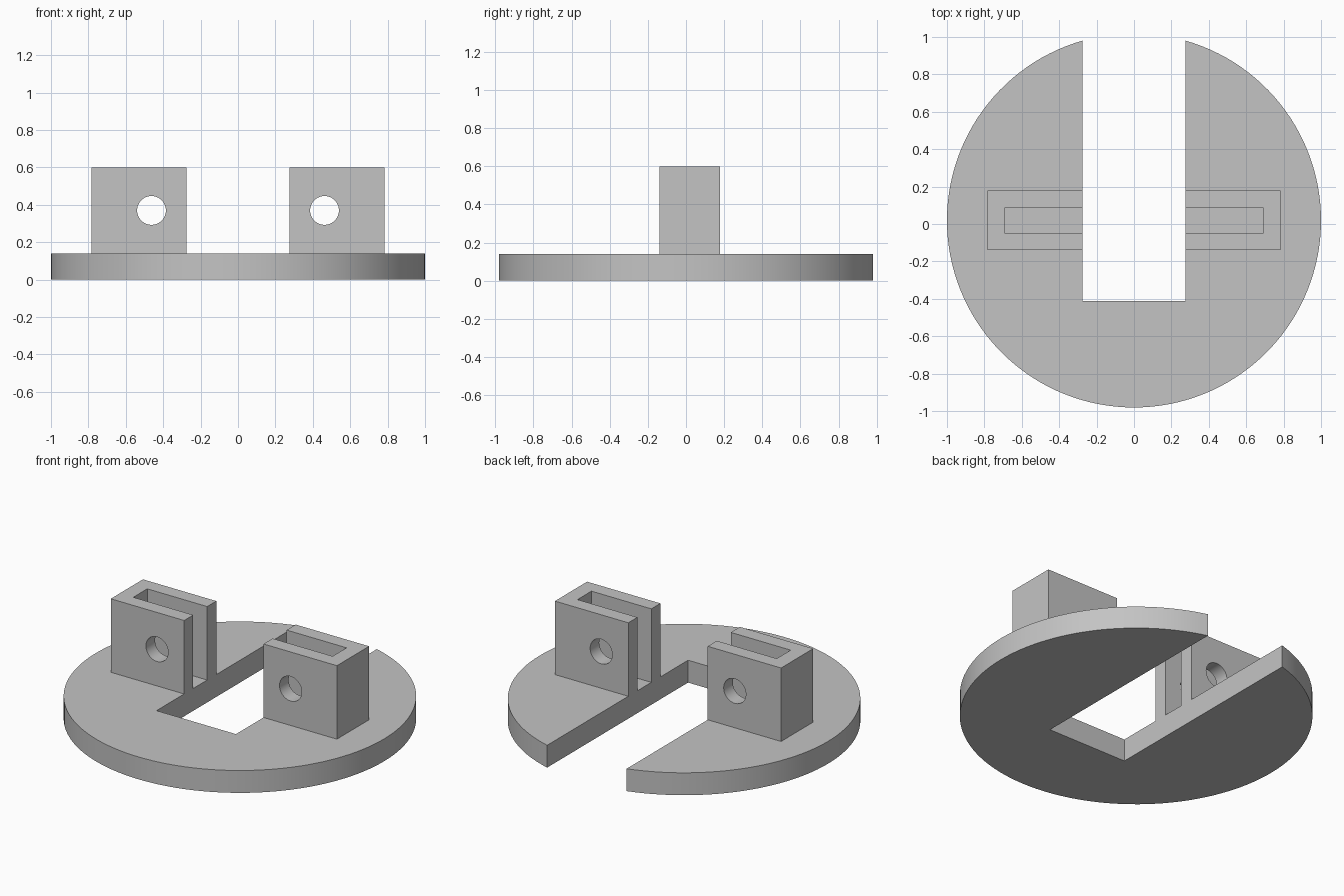
import bpy
import bmesh
import math

old = bpy.data.objects.get("Cube")
if old:
    bpy.data.objects.remove(old, do_unlink=True)

# Main dimensions
CY = 0.019            # centre line of the disc and brackets in y
BASE_H = 0.14
TOP = 0.6
SLOT_X, SLOT_Y = 0.275, -0.413
OUTER_X, INNER_X = 0.783, 0.69
OUTER_HALF, INNER_HALF = 0.159, 0.069
HOLE_X, HOLE_Z, HOLE_R = 0.4625, 0.37, 0.077

grey = bpy.data.materials.new("plain grey")
grey.use_nodes = True
colour = (0.55, 0.55, 0.55, 1)
grey.diffuse_color = colour
grey.node_tree.nodes["Principled BSDF"].inputs["Base Color"].default_value = colour


def prism(name, outline, z0, z1):
    """Extrude a closed xy outline from z0 to z1."""
    bm = bmesh.new()
    face = bm.faces.new([bm.verts.new((x, y, z0)) for x, y in outline])
    top = bmesh.ops.extrude_face_region(bm, geom=[face])["geom"]
    verts = [v for v in top if isinstance(v, bmesh.types.BMVert)]
    bmesh.ops.translate(bm, verts=verts, vec=(0, 0, z1 - z0))
    bmesh.ops.recalc_face_normals(bm, faces=bm.faces)
    mesh = bpy.data.meshes.new(name)
    bm.to_mesh(mesh)
    bm.free()
    mesh.materials.append(grey)
    obj = bpy.data.objects.new(name, mesh)
    bpy.context.collection.objects.link(obj)
    return obj


def smooth(obj):
    bpy.ops.object.select_all(action="DESELECT")
    obj.select_set(True)
    bpy.context.view_layer.objects.active = obj
    bpy.ops.object.shade_smooth_by_angle(angle=math.radians(30))


# Round base with a slot open to the back
STEPS = 120
start = math.pi / 2 + math.asin(SLOT_X)
sweep = 2 * (math.pi - math.asin(SLOT_X))
arc = [start + sweep * i / STEPS for i in range(STEPS + 1)]
outline = [(math.cos(a), CY + math.sin(a)) for a in arc]
outline += [(SLOT_X, SLOT_Y), (-SLOT_X, SLOT_Y)]
smooth(prism("slotted_base", outline, 0, BASE_H))

# Pair of U-shaped brackets opening toward the slot, each with a pin hole
for side, name in ((1, "left_bracket"), (-1, "right_bracket")):
    half = [(SLOT_X, INNER_HALF), (SLOT_X, OUTER_HALF), (OUTER_X, OUTER_HALF)]
    inner = (INNER_X, INNER_HALF)
    pts = [inner] + half + [(x, -y) for x, y in reversed(half)] + [(inner[0], -inner[1])]
    bracket = prism(name, [(side * x, CY + y) for x, y in pts], BASE_H, TOP)

    # Pin hole cutter
    circle = [2 * math.pi * i / 48 for i in range(48)]
    cutter = prism("pin_hole_cutter",
                   [(HOLE_R * math.cos(a), HOLE_R * math.sin(a)) for a in circle], -0.5, 0.5)
    cutter.location = (side * HOLE_X, CY, HOLE_Z)
    cutter.rotation_euler.x = math.pi / 2
    cutter.hide_render = True

    cut = bracket.modifiers.new("pin_hole", "BOOLEAN")
    cut.operation = "DIFFERENCE"
    cut.solver = "EXACT"
    cut.object = cutter
    bpy.context.view_layer.update()
    bpy.context.view_layer.objects.active = bracket
    bpy.ops.object.modifier_apply(modifier=cut.name)
    bpy.data.objects.remove(cutter, do_unlink=True)
    smooth(bracket)
